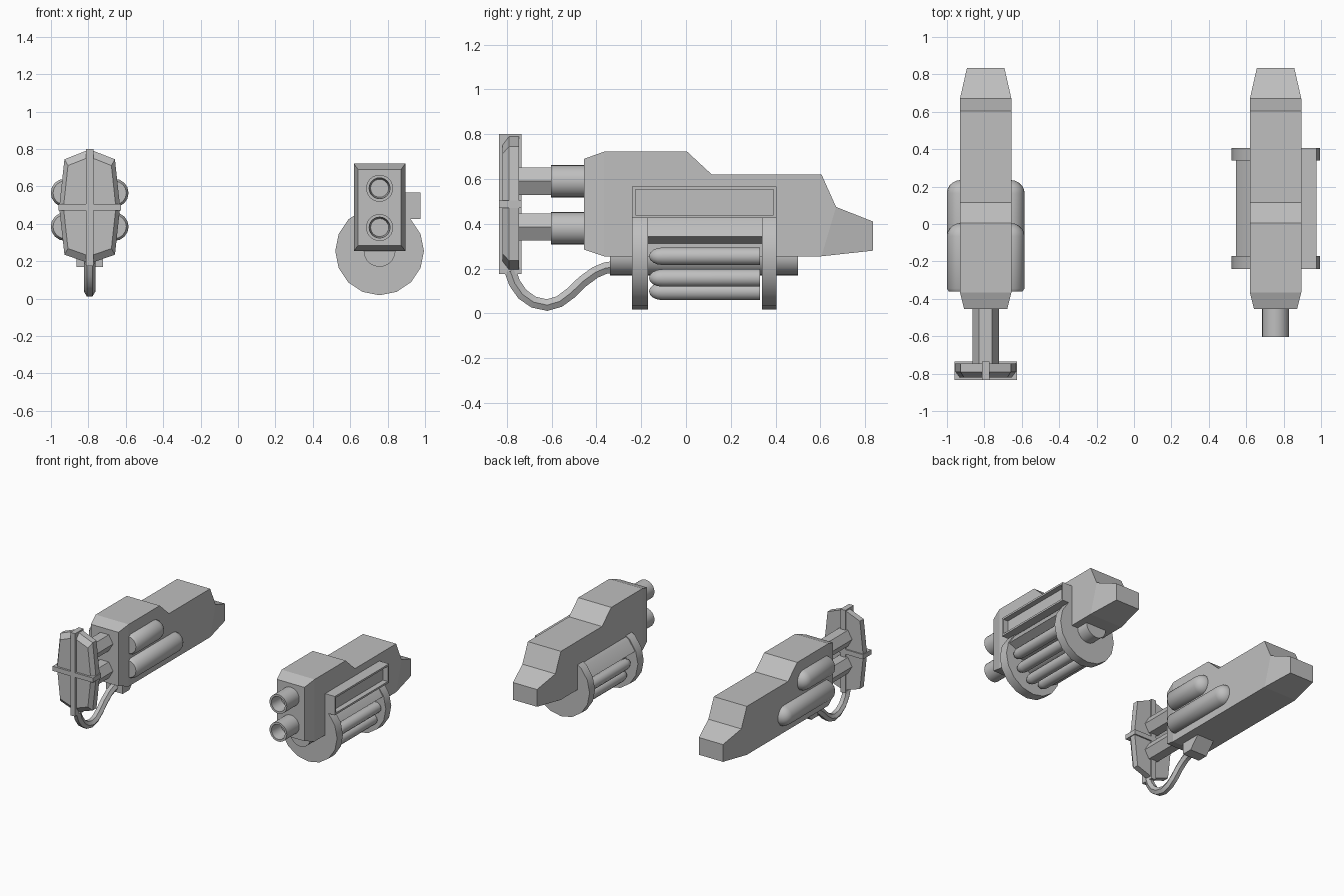
import bpy, bmesh, math

if "Cube" in bpy.data.objects:
    bpy.data.objects.remove(bpy.data.objects["Cube"])

LX, RX = -0.793, 0.757   # centre lines of the left and right guns

grey = bpy.data.materials.new("mid_grey")
grey.diffuse_color = (0.52, 0.52, 0.52, 1)
grey.use_nodes = True
grey.node_tree.nodes["Principled BSDF"].inputs["Base Color"].default_value = grey.diffuse_color


def finish(name, bm, smooth=None):
    bmesh.ops.remove_doubles(bm, verts=bm.verts, dist=1e-5)
    bmesh.ops.recalc_face_normals(bm, faces=bm.faces)
    me = bpy.data.meshes.new(name)
    bm.to_mesh(me)
    bm.free()
    me.materials.append(grey)
    if smooth:
        me.shade_smooth()
        me.set_sharp_from_angle(angle=math.radians(smooth))
    ob = bpy.data.objects.new(name, me)
    bpy.context.collection.objects.link(ob)
    return ob


def loft(name, loops, smooth=None):
    """Join equal closed loops of points and cap both ends."""
    bm = bmesh.new()
    rings = [[bm.verts.new(p) for p in loop] for loop in loops]
    n = len(rings[0])
    for a, b in zip(rings, rings[1:]):
        for i in range(n):
            j = (i + 1) % n
            bm.faces.new((a[i], a[j], b[j], b[i]))
    bm.faces.new(rings[0])
    bm.faces.new(rings[-1])
    return finish(name, bm, smooth)


def lathe(name, cx, cz, profile, n, smooth=35):
    """Turn (radius, y) points around an axis along y."""
    return loft(name, [[(cx + r * math.cos(math.tau * i / n), y,
                         cz + r * math.sin(math.tau * i / n)) for i in range(n)]
                       for r, y in profile], smooth)


def box(name, x0, x1, y0, y1, z0, z1):
    return loft(name, [[(x0, y0, z), (x1, y0, z), (x1, y1, z), (x0, y1, z)] for z in (z0, z1)])


# Gun bodies: side profile with tapered nose and tail
BODY = [(-.455, .285), (-.455, .69), (-.365, .722), (.005, .722), (.115, .62), (.605, .62),
        (.67, .475), (.835, .41), (.835, .28), (.605, .255), (-.365, .255)]


def half_width(y):
    return .115 if y < -.4 else .1 if y > .8 else .1375


def gun_body(name, cx):
    bm = bmesh.new()
    sides = [[bm.verts.new((cx + s * half_width(y), y, z)) for y, z in BODY] for s in (-1, 1)]
    n = len(BODY)
    for i in range(n):
        j = (i + 1) % n
        bm.faces.new((sides[0][i], sides[0][j], sides[1][j], sides[1][i]))
    for s in sides:
        for f in ((0, 1, 2, 10), (2, 3, 4, 5, 6, 9, 10), (6, 7, 8, 9)):
            bm.faces.new([s[k] for k in f])
    finish(name, bm)


gun_body("left_body", LX)
gun_body("right_body", RX)

# Left gun: hexagonal struts to the front shield
for z in (.59, .385):
    lathe("shield_strut", LX, z, [(.07, -.75), (.07, -.45)], 6, None)

# Front shield: bevelled plate with a cross of ribs
half = [(.02, .79), (.135, .745), (.163, .4875), (.135, .235), (.02, .195)]
outline = half + [(-x, z) for x, z in reversed(half)]
loft("shield_plate", [[(LX + x * sx, y, .4875 + (z - .4875) * sz) for x, z in outline]
                      for y, sx, sz in ((-.745, 1, 1), (-.79, 1, 1), (-.82, .86, .87))])
box("shield_rib_vertical", LX - .02, LX + .02, -.835, -.735, .175, .80)
box("shield_rib_horizontal", LX - .1675, LX + .1675, -.835, -.735, .47, .505)

# Left gun: side cylinders, domed at the rear
for side in (-1, 1):
    for z, end in ((.565, .005), (.385, .235)):
        r = .076
        dome = [(r * math.cos(t * math.pi / 10), end - .07 + .07 * math.sin(t * math.pi / 10))
                for t in range(6)]
        lathe("side_cylinder", LX + side * .132, z,
              [(0, -.362), (.064, -.362), (r, -.345)] + dome, 16)

# Hose block with a sloped rear, and the hose
loft("hose_block", [[(LX - .07, -.34, z), (LX + .07, -.34, z), (LX + .07, y, z), (LX - .07, y, z)]
                    for y, z in ((-.26, .17), (-.18, .26))])
path = [(-.785, .19), (-.765, .135), (-.73, .085), (-.68, .05), (-.62, .037), (-.565, .053),
        (-.515, .09), (-.46, .143), (-.405, .183), (-.36, .202), (-.32, .208)]
cu = bpy.data.curves.new("hose_path", 'CURVE')
cu.dimensions = '3D'
cu.bevel_depth = .03
cu.bevel_resolution = 1
cu.use_fill_caps = True
sp = cu.splines.new('POLY')
sp.points.add(len(path) - 1)
for p, (y, z) in zip(sp.points, path):
    p.co = (LX, y, z, 1)
tmp = bpy.data.objects.new("hose_path", cu)
bpy.context.collection.objects.link(tmp)
bpy.context.view_layer.update()
bm = bmesh.new()
bm.from_mesh(tmp.evaluated_get(bpy.context.evaluated_depsgraph_get()).to_mesh())
bpy.data.objects.remove(tmp)
finish("hose", bm, 50)

# Right gun: hollow barrels
for z in (.59, .38):
    lathe("barrel", RX, z, [(0, -.44), (.072, -.44), (.072, -.603), (.056, -.603),
                            (.048, -.50), (0, -.50)], 24)

# Drum: axle, end discs, solid upper sector
DZ = .255
lathe("drum_axle", RX, DZ, [(.085, -.34), (.085, .5)], 20)
for y0, y1 in ((-.24, -.17), (.34, .405)):
    lathe("drum_disc", RX, DZ, [(.237, y0), (.237, y1)], 16)
arc = [math.radians(22.5 * k) for k in range(1, 8)]
sector = [(RX, DZ)] + [(RX + .23 * math.cos(a), DZ + .23 * math.sin(a)) for a in arc]
loft("drum_cover", [[(x, y, z) for x, z in sector] for y in (-.175, .345)], 35)

# Rounds in the drum, domed at the front
nose = [(.04 * math.sin(t * math.pi / 8), -.165 + .06 * (1 - math.cos(t * math.pi / 8)))
        for t in range(5)]
for k in range(10):
    a = math.tau * k / 10
    if not .5 < a < 2.6:
        lathe("drum_round", RX + .165 * math.cos(a), DZ + .165 * math.sin(a),
              nose + [(.04, .33), (0, .33)], 14)


# Side rail above the drum, with a recessed face
def rect(x, m):
    return [(x, -.24 + m, .425 + m), (x, .405 - m, .425 + m),
            (x, .405 - m, .567 - m), (x, -.24 + m, .567 - m)]


loft("side_rail", [rect(RX + .12, 0), rect(.975, 0), rect(.975, .014), rect(.935, .014)])
